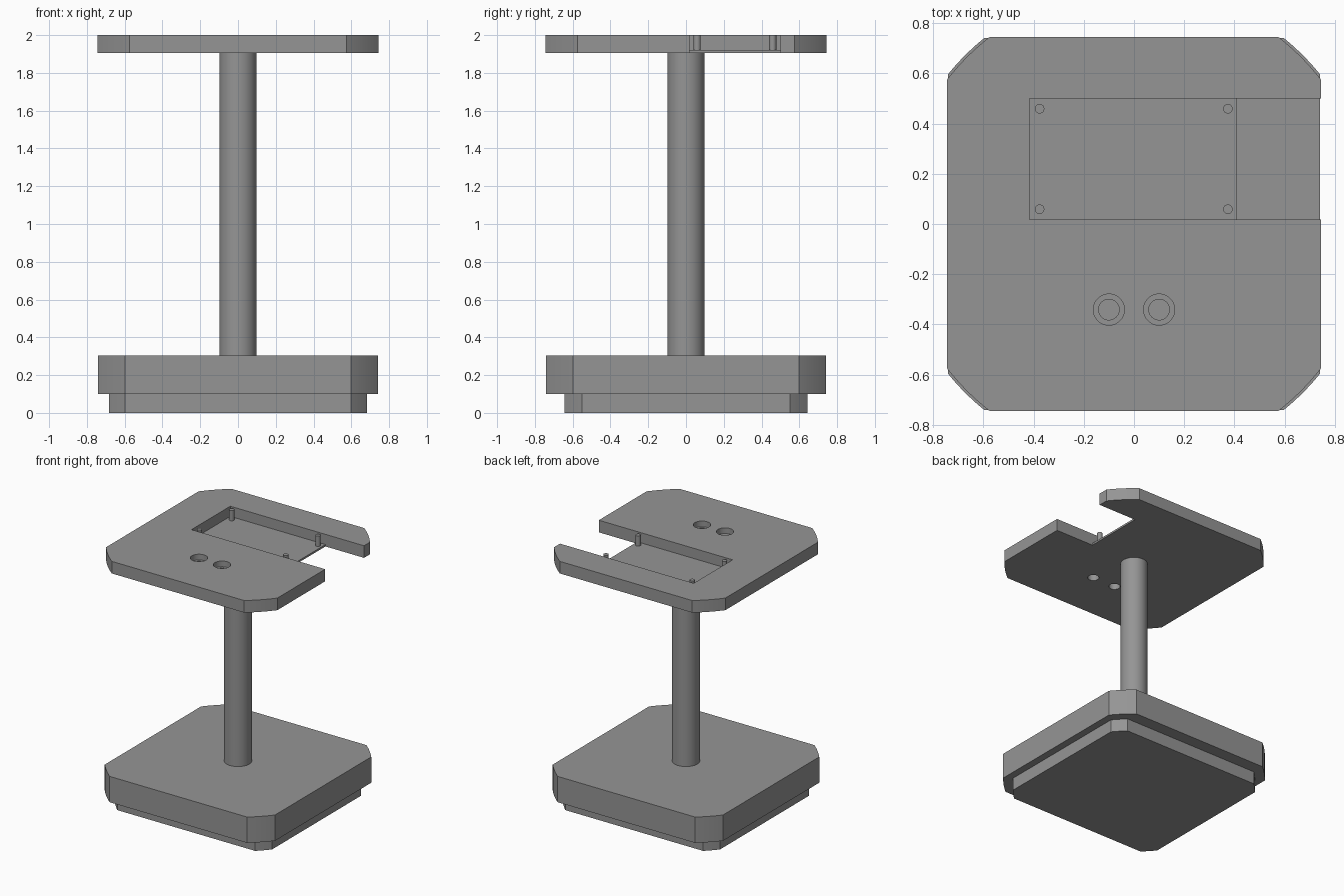
import bpy, bmesh, math

if "Cube" in bpy.data.objects:
    bpy.data.objects.remove(bpy.data.objects["Cube"])

grey = bpy.data.materials.new("plain grey")
grey.diffuse_color = (0.3, 0.3, 0.3, 1)
grey.use_nodes = True
grey.node_tree.nodes["Principled BSDF"].inputs["Base Color"].default_value = grey.diffuse_color


def prism(name, outline, z0, z1):
    """Extrude a closed outline from z0 up to z1."""
    bm = bmesh.new()
    face = bm.faces.new([bm.verts.new((x, y, z0)) for x, y in outline])
    up = bmesh.ops.extrude_face_region(bm, geom=[face])["geom"]
    bmesh.ops.translate(bm, vec=(0, 0, z1 - z0),
                        verts=[v for v in up if isinstance(v, bmesh.types.BMVert)])
    bmesh.ops.recalc_face_normals(bm, faces=bm.faces)
    mesh = bpy.data.meshes.new(name)
    bm.to_mesh(mesh)
    bm.free()
    mesh.materials.append(grey)
    ob = bpy.data.objects.new(name, mesh)
    bpy.context.collection.objects.link(ob)
    return ob


def circle(cx, cy, r, n=48):
    return [(cx + r * math.cos(2 * math.pi * i / n),
             cy + r * math.sin(2 * math.pi * i / n)) for i in range(n)]


def box(x0, x1, y0, y1):
    return [(x0, y0), (x1, y0), (x1, y1), (x0, y1)]


def round_cornered(hx, hy, r, n=10):
    """Rectangle whose corners are trimmed by one big centred circle."""
    a0, a1 = math.acos(hx / r), math.asin(hy / r)
    arc = [(r * math.cos(a0 + (a1 - a0) * i / n),
            r * math.sin(a0 + (a1 - a0) * i / n)) for i in range(n + 1)]
    top = arc + [(-x, y) for x, y in reversed(arc)]
    return top + [(-x, -y) for x, y in top]


def select_only(ob):
    bpy.ops.object.select_all(action='DESELECT')
    ob.select_set(True)
    bpy.context.view_layer.objects.active = ob


def smooth(ob):
    select_only(ob)
    bpy.ops.object.shade_smooth_by_angle(angle=math.radians(30))


def cut(ob, cutter):
    select_only(ob)
    mod = ob.modifiers.new("cut", 'BOOLEAN')
    mod.operation, mod.solver, mod.object = 'DIFFERENCE', 'EXACT', cutter
    bpy.ops.object.modifier_apply(modifier=mod.name)
    bpy.data.objects.remove(cutter)


# Base: recessed foot, thick slab, and column
parts = [
    prism("foot", round_cornered(0.683, 0.642, 0.878), 0, 0.1),
    prism("base_slab", round_cornered(0.74, 0.74, 0.951), 0.1, 0.303),
    prism("column", circle(0, 0, 0.099, 64), 0.303, 1.905),
]

# Top plate with a pocket that opens through the right edge
plate = prism("top_plate", round_cornered(0.745, 0.745, 0.941), 1.905, 2.0)
cut(plate, prism("pocket_cutter", box(-0.417, 0.41, 0.018, 0.5), 1.92, 2.1))
cut(plate, prism("slot_cutter", box(0.41, 0.9, 0.018, 0.5), 1.8, 2.1))

# Two stepped screw holes
for x in (-0.1, 0.1):
    cut(plate, prism("hole_cutter", circle(x, -0.341, 0.041), 1.8, 2.1))
    cut(plate, prism("counterbore_cutter", circle(x, -0.341, 0.062), 1.955, 2.1))
parts.append(plate)

# Four mounting pins standing on the pocket floor
for x in (-0.376, 0.374):
    for y in (0.059, 0.459):
        parts.append(prism("mounting_pin", circle(x, y, 0.019, 24), 1.918, 2.0))

for ob in parts:
    smooth(ob)
